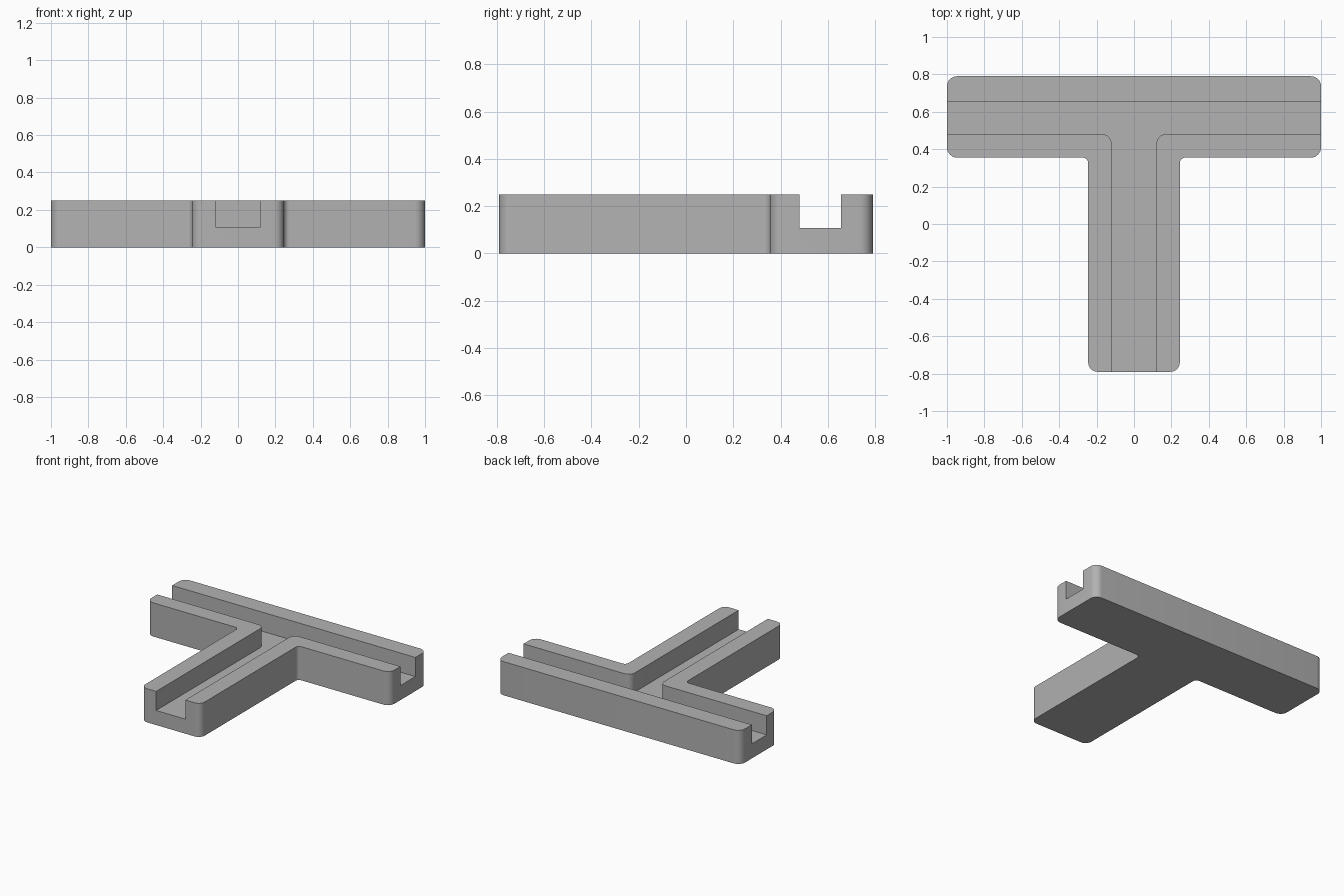
import bpy, bmesh, math
from mathutils import Vector

cube = bpy.data.objects.get("Cube")
if cube:
    bpy.data.objects.remove(cube, do_unlink=True)

HEIGHT, FLOOR = 0.25, 0.108
END, BACK, FRONT, INNER = 1.0, 0.79, -0.79, 0.355
STEM, SLOT = 0.245, 0.12
SLOT_FRONT, SLOT_BACK = 0.48, 0.655

grey = bpy.data.materials.new("plain grey")
grey.use_nodes = True
colour = (0.45, 0.45, 0.45, 1)
grey.diffuse_color = colour
grey.node_tree.nodes["Principled BSDF"].inputs["Base Color"].default_value = colour


def rounded(half, steps=8):
    """Mirror a right-hand half outline of (x, y, radius) and round its corners."""
    corners = half + [(-x, y, r) for x, y, r in reversed(half)]
    points = []
    for i, (x, y, r) in enumerate(corners):
        p = Vector((x, y))
        if r == 0:
            points.append(p)
            continue
        a = (Vector(corners[i - 1][:2]) - p).normalized()
        b = (Vector(corners[(i + 1) % len(corners)][:2]) - p).normalized()
        centre = p + (a + b) * r
        for k in range(steps + 1):
            t = k / steps * math.pi / 2
            points.append(centre - b * r * math.cos(t) - a * r * math.sin(t))
    return points


def prism(name, points, low, high):
    """Extrude an outline from low to high."""
    bm = bmesh.new()
    base = bm.faces.new([bm.verts.new((p.x, p.y, low)) for p in points])
    top = bmesh.ops.extrude_face_region(bm, geom=[base])["geom"]
    verts = [g for g in top if isinstance(g, bmesh.types.BMVert)]
    bmesh.ops.translate(bm, verts=verts, vec=(0, 0, high - low))
    bmesh.ops.recalc_face_normals(bm, faces=bm.faces)
    mesh = bpy.data.meshes.new(name)
    bm.to_mesh(mesh)
    bm.free()
    mesh.materials.append(grey)
    obj = bpy.data.objects.new(name, mesh)
    bpy.context.collection.objects.link(obj)
    return obj


# T-shaped block with rounded vertical edges
body = prism("channel_block", rounded([
    (STEM, FRONT, 0.05), (STEM, INNER, 0.03), (END, INNER, 0.055),
    (END, BACK, 0.055)]), 0, HEIGHT)

# Open T-shaped groove, running out through all three ends
cutter = prism("groove_cutter", rounded([
    (SLOT, FRONT - 0.2, 0), (SLOT, SLOT_FRONT, 0.05),
    (END + 0.2, SLOT_FRONT, 0), (END + 0.2, SLOT_BACK, 0)]), FLOOR, HEIGHT + 0.2)
cutter.hide_render = True

groove = body.modifiers.new("groove", "BOOLEAN")
groove.operation = "DIFFERENCE"
groove.solver = "EXACT"
groove.object = cutter

# Bake the cut and shade the rounded corners smooth
bpy.ops.object.select_all(action="DESELECT")
bpy.context.view_layer.objects.active = body
body.select_set(True)
bpy.ops.object.modifier_apply(modifier=groove.name)
bpy.data.objects.remove(cutter, do_unlink=True)
bpy.ops.object.shade_smooth_by_angle(angle=math.radians(30))
